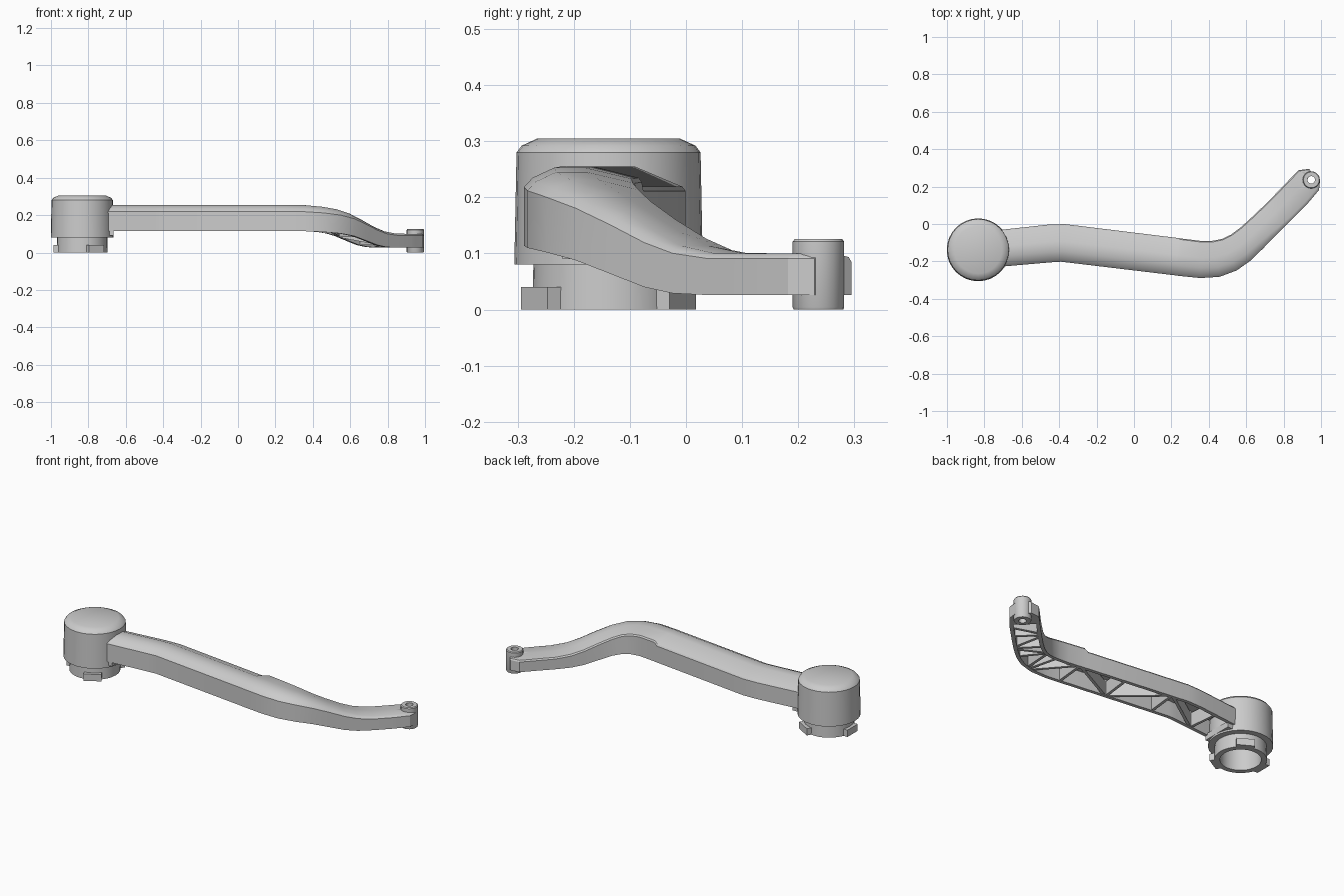
import bpy, bmesh, math
from mathutils import Vector, Matrix

cube = bpy.data.objects.get("Cube")
if cube:
    bpy.data.objects.remove(cube, do_unlink=True)


def finish(name, bm, angle=30):
    bmesh.ops.recalc_face_normals(bm, faces=bm.faces)
    mesh = bpy.data.meshes.new(name)
    bm.to_mesh(mesh)
    bm.free()
    ob = bpy.data.objects.new(name, mesh)
    bpy.context.collection.objects.link(ob)
    bpy.ops.object.select_all(action='DESELECT')
    ob.select_set(True)
    bpy.context.view_layer.objects.active = ob
    bpy.ops.object.shade_smooth_by_angle(angle=math.radians(angle))
    return ob


def revolve(name, profile, center, steps, closed=False):
    """Spin an (r, z) profile about a vertical axis."""
    bm = bmesh.new()
    pts = profile + profile[:1] if closed else profile
    vs = [bm.verts.new((r, 0, z)) for r, z in pts]
    es = [bm.edges.new(p) for p in zip(vs, vs[1:])]
    bmesh.ops.spin(bm, geom=vs + es, cent=(0, 0, 0), axis=(0, 0, 1),
                   angle=math.tau, steps=steps, use_duplicate=False)
    bmesh.ops.remove_doubles(bm, verts=bm.verts, dist=0.0005)
    bmesh.ops.translate(bm, verts=bm.verts, vec=(*center, 0))
    return finish(name, bm)


def add_box(bm, size, matrix):
    bmesh.ops.create_cube(bm, size=1, matrix=matrix @ Matrix.Diagonal((*size, 1)))


HUB = (-0.833, -0.138)
BOSS = (0.948, 0.236)

# Hub: capped drum with a narrower open collar underneath
revolve("hub", [(0, .305), (.127, .305), (.155, .292), (.164, .28), (.168, .08),
                (.134, .08), (.136, 0), (.107, 0), (.107, .27), (0, .27)], HUB, 32)

# Three locking tabs around the collar
bm = bmesh.new()
for deg in (-60, 60, 180):
    place = Matrix.Translation((*HUB, 0)) @ Matrix.Rotation(math.radians(deg), 4, 'Z')
    add_box(bm, (.034, .095, .04), place @ Matrix.Translation((.136, 0, .02)))
finish("collar_tabs", bm)

# Lip below the arm where it meets the hub
bm = bmesh.new()
add_box(bm, (.04, .18, .035), Matrix.Translation((-.685, -.13, .108)))
finish("arm_root_lip", bm)

# Arm stations: centre x, centre y, half width, top z, bottom z
STATIONS = [
    (-.715, -.13, .098, .255, .115), (-.45, -.104, .101, .255, .115),
    (-.38, -.101, .101, .255, .115), (.23, -.175, .1, .255, .115),
    (.25, -.178, .1, .255, .115), (.36, -.19, .099, .253, .114),
    (.44, -.186, .098, .245, .11), (.51, -.164, .093, .231, .102),
    (.57, -.127, .087, .208, .088), (.63, -.075, .082, .175, .064),
    (.69, -.017, .08, .138, .04), (.74, .032, .079, .114, .029),
    (.8, .092, .079, .101, .026), (.87, .163, .079, .1, .026),
    (.885, .18, .079, .1, .026), (.935, .235, .076, .1, .026),
    (.965, .262, .044, .1, .026)]
WALL = .02


def frame(i):
    """Centre, back-pointing normal, half width, top, bottom and scale of a station."""
    x, y, half, top, bot = STATIONS[i]
    a = STATIONS[max(i - 1, 0)]
    b = STATIONS[min(i + 1, len(STATIONS) - 1)]
    t = Vector((b[0] - a[0], b[1] - a[1])).normalized()
    return Vector((x, y)), Vector((-t.y, t.x)), half, top, bot, (top - bot - .05) / .09


def section(i):
    """Channel cross-section: bevelled top outside, open cavity below."""
    c, n, h, top, bot, k = frame(i)
    x = STATIONS[i][0]
    drop = .04 if x < .24 else .018 * k + .006
    front, back = top - .04 * k - .008, top - .056 * k - .008
    if x > .88:                       # solid end pad
        front = back = bot + .002
    ring = [(-h, bot), (-h, top - .035 * k), (-h + .016 * k, top - .018 * k),
            (-h + .055 * k, top), (.01, top), (h - .006, top - drop + .004),
            (h, top - drop - .004), (h, bot), (h - WALL, bot), (h - WALL, back),
            (-h + WALL, front), (-h + WALL, bot)]
    return [(*(c + n * u), z) for u, z in ring]


bm = bmesh.new()
rings = [[bm.verts.new(p) for p in section(i)] for i in range(len(STATIONS))]
for r0, r1 in zip(rings, rings[1:]):
    for j in range(len(r0)):
        k = (j + 1) % len(r0)
        bm.faces.new((r0[j], r0[k], r1[k], r1[j]))
bm.faces.new(rings[0])
bm.faces.new(rings[-1])
arm = finish("arm", bm, 25)

# Pin hole through the solid end
cutter = revolve("hole_cutter", [(0, -.1), (.02, -.1), (.02, .3), (0, .3)], BOSS, 16)
cutter.hide_render = True
mod = arm.modifiers.new("pin_hole", 'BOOLEAN')
mod.operation, mod.object, mod.solver = 'DIFFERENCE', cutter, 'EXACT'
bpy.context.view_layer.objects.active = arm
bpy.ops.object.modifier_apply(modifier=mod.name)
bpy.data.objects.remove(cutter, do_unlink=True)

# Pin boss at the tip
revolve("pin_boss", [(.02, 0), (.044, 0), (.046, .004), (.046, .121),
                     (.042, .126), (.02, .126)], BOSS, 20, closed=True)


def wall_point(x, side):
    """Point on the inner wall plus rib bottom and top heights."""
    i = max(j for j in range(len(STATIONS) - 1) if STATIONS[j][0] <= x)
    f = (x - STATIONS[i][0]) / (STATIONS[i + 1][0] - STATIONS[i][0])
    a, b = frame(i), frame(i + 1)
    c, n, h, top, bot, k = (p.lerp(q, f) if isinstance(p, Vector) else p + (q - p) * f
                            for p, q in zip(a, b))
    return c + n * side * (h - WALL * .7), bot + .003, top - .05 * k - .008


def add_rib(bm, start, end):
    (p, *zp), (q, *zq) = wall_point(*start), wall_point(*end)
    d = (q - p).normalized() * .008
    off = Vector((-d.y, d.x))
    vs = []
    for pt, heights in ((p, zp), (q, zq)):
        vs += [bm.verts.new((*(pt + off * s), z))
               for s, z in zip((-1, 1, 1, -1), (heights[0], heights[0], heights[1], heights[1]))]
    for j in range(4):
        k = (j + 1) % 4
        bm.faces.new((vs[j], vs[k], vs[k + 4], vs[j + 4]))
    bm.faces.new(vs[:4])
    bm.faces.new(vs[4:])


# Truss ribs in the cavity: cross walls and alternating diagonals
bm = bmesh.new()
cells = [-.56, -.28, 0, .28, .46, .59, .7, .8, .875]
for i, (x0, x1) in enumerate(zip(cells, cells[1:])):
    side = 1 if i % 2 else -1
    add_rib(bm, (x0, -1), (x0, 1))
    add_rib(bm, (x0 + .015, side), (x1 - .015, -side))
finish("truss_ribs", bm)
